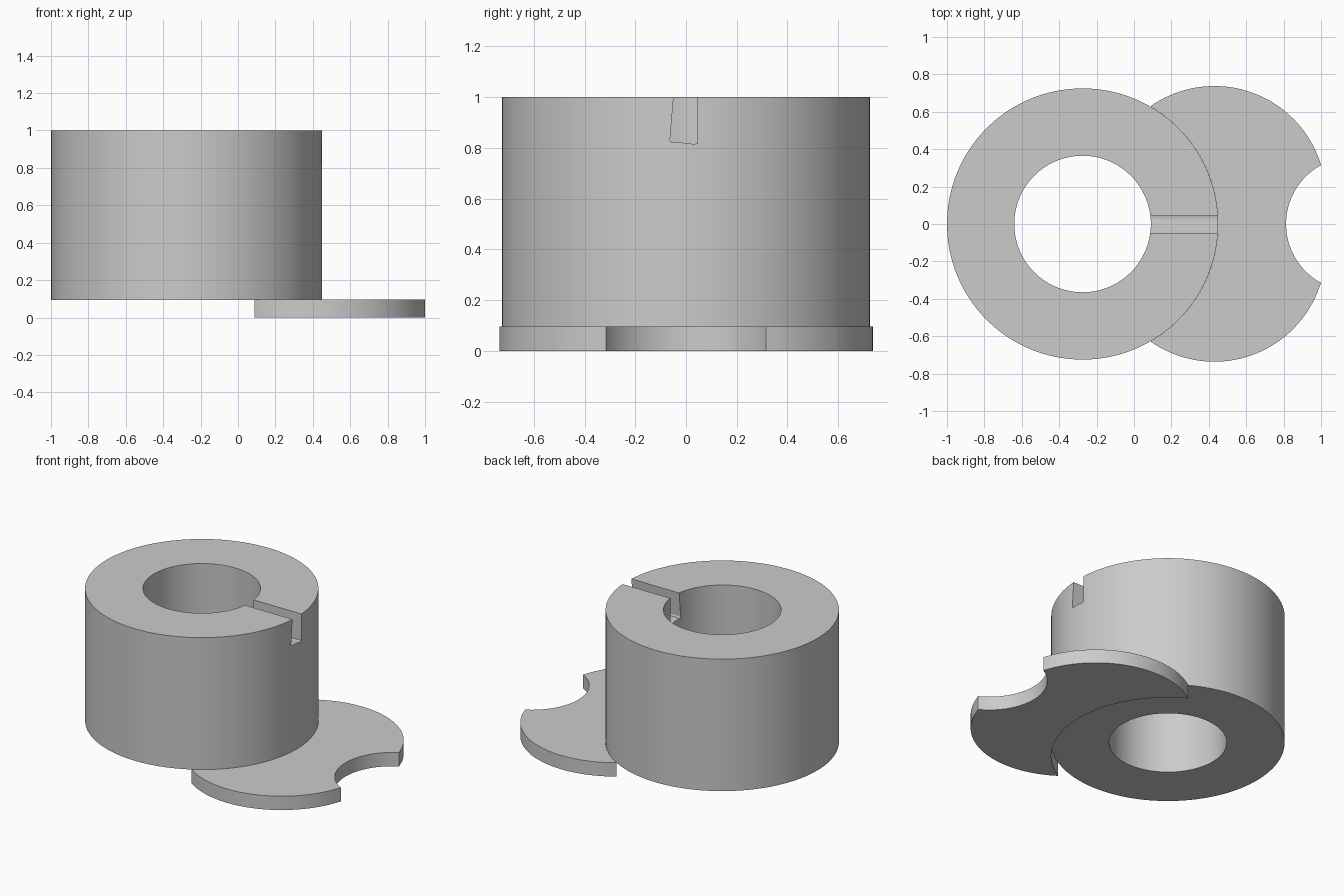
import bpy, bmesh, math
from mathutils import Matrix

cube = bpy.data.objects.get("Cube")
if cube:
    bpy.data.objects.remove(cube, do_unlink=True)

grey = bpy.data.materials.new("plain grey")
grey.use_nodes = True
COLOUR = (0.6, 0.6, 0.6, 1)
grey.diffuse_color = COLOUR
grey.node_tree.nodes["Principled BSDF"].inputs["Base Color"].default_value = COLOUR

RING_X, RING_R, HOLE_R = -0.275, 0.725, 0.365
PLATE_H, TOP = 0.095, 1.0


def arc(centre, start, end, steps, clockwise=False):
    """Points from start to end around a centre."""
    cx, cy = centre
    a = math.atan2(start[1] - cy, start[0] - cx)
    b = math.atan2(end[1] - cy, end[0] - cx)
    r = math.hypot(start[0] - cx, start[1] - cy)
    turn = (b - a) % math.tau
    if clockwise:
        turn -= math.tau
    return [(cx + r * math.cos(a + turn * i / steps),
             cy + r * math.sin(a + turn * i / steps)) for i in range(steps)]


def prism(name, outline, low, high):
    """Extrude an outline in xy from low to high."""
    bm = bmesh.new()
    face = bm.faces.new([bm.verts.new((x, y, low)) for x, y in outline])
    new = bmesh.ops.extrude_face_region(bm, geom=[face])["geom"]
    verts = [v for v in new if isinstance(v, bmesh.types.BMVert)]
    bmesh.ops.translate(bm, verts=verts, vec=(0, 0, high - low))
    bmesh.ops.recalc_face_normals(bm, faces=bm.faces)
    mesh = bpy.data.meshes.new(name)
    bm.to_mesh(mesh)
    bm.free()
    mesh.materials.append(grey)
    obj = bpy.data.objects.new(name, mesh)
    bpy.context.collection.objects.link(obj)
    return obj


def circle(cx, r, steps=128):
    return arc((cx, 0), (cx + r, 0), (cx - r, 0), steps // 2) + \
        arc((cx, 0), (cx - r, 0), (cx + r, 0), steps // 2)


def cut(obj, cutter):
    mod = obj.modifiers.new("cut", "BOOLEAN")
    mod.operation, mod.solver, mod.object = "DIFFERENCE", "EXACT", cutter
    bpy.context.view_layer.objects.active = obj
    bpy.ops.object.modifier_apply(modifier=mod.name)
    bpy.data.objects.remove(cutter, do_unlink=True)


# Thick ring with a through bore
ring = prism("ring_body", circle(RING_X, RING_R), PLATE_H, TOP)
cut(ring, prism("bore_cutter", circle(RING_X, HOLE_R), 0, TOP + 0.1))

# Radial slot across the top, slightly undercut on one side
slot_profile = [(-0.045, 1.1), (-0.049, TOP), (-0.063, 0.832), (-0.058, 0.822),
                (0.0, 0.82), (0.03, 0.815), (0.046, 0.818), (0.046, 1.1)]
slot = prism("slot_cutter", slot_profile, RING_X, 0.6)
slot.data.transform(Matrix(((0, 0, 1, 0), (1, 0, 0, 0), (0, 1, 0, 0), (0, 0, 0, 1))))
cut(ring, slot)

# Foot plate: rounded sides, hollowed by the ring and by a notch
inner, tip, lobe = (0.088, 0.628), (1.0, 0.315), (0.43, 0.142)
flip = lambda p: (p[0], -p[1])
outline = (arc(lobe, tip, inner, 40)
           + arc((RING_X, 0), inner, flip(inner), 40, True)
           + arc(flip(lobe), flip(inner), flip(tip), 40)
           + arc((1.172, 0), flip(tip), tip, 32, True))
plate = prism("foot_plate", outline, 0, PLATE_H)

for obj in (ring, plate):
    bpy.ops.object.select_all(action="DESELECT")
    obj.select_set(True)
    bpy.context.view_layer.objects.active = obj
    bpy.ops.object.shade_smooth_by_angle(angle=math.radians(30))
